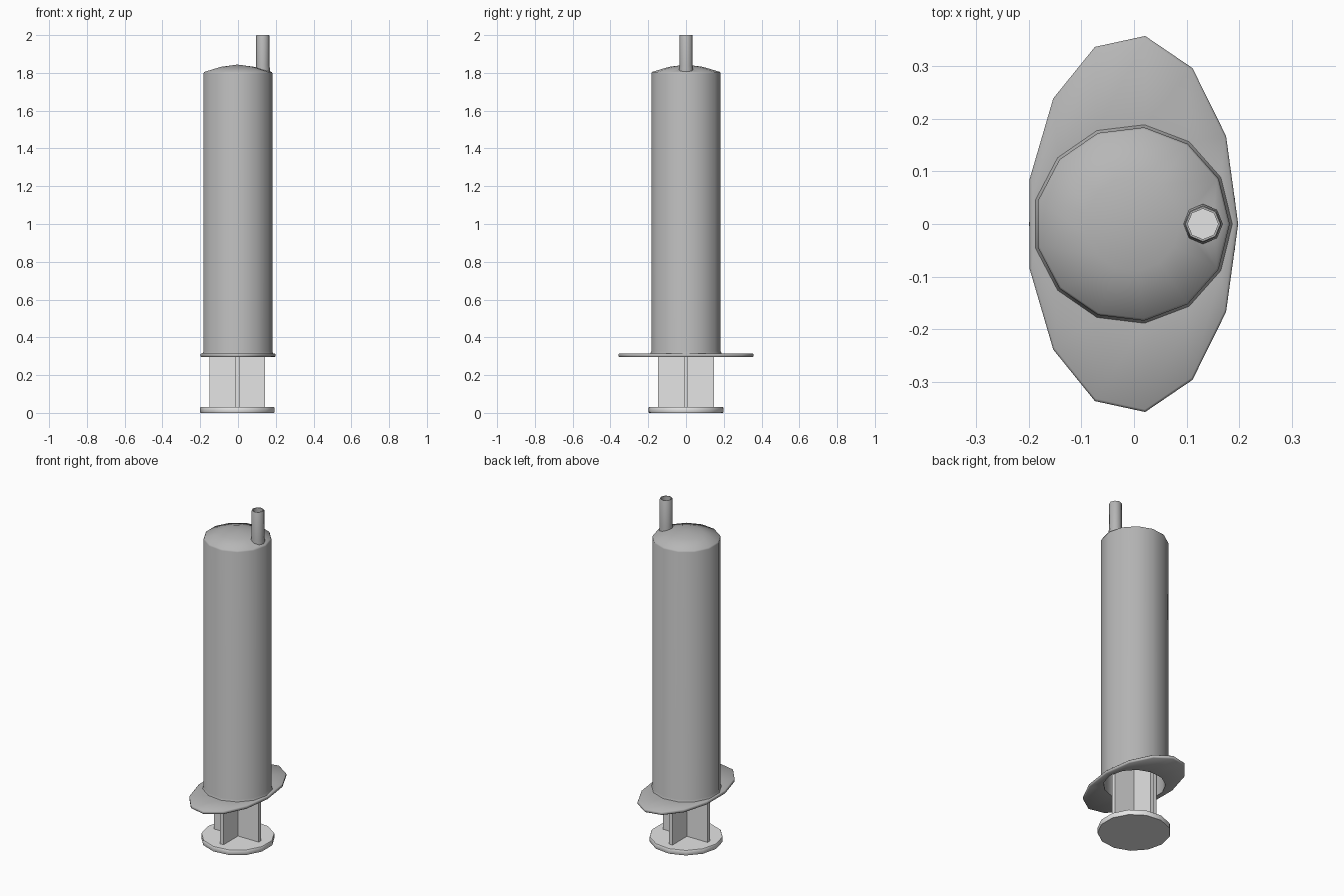
import bpy, bmesh, math

if "Cube" in bpy.data.objects:
    bpy.data.objects.remove(bpy.data.objects["Cube"])


def material(name, v):
    m = bpy.data.materials.new(name)
    m.diffuse_color = (v, v, v, 1)
    m.use_nodes = True
    m.node_tree.nodes["Principled BSDF"].inputs["Base Color"].default_value = m.diffuse_color
    return m


BARREL = material("mid grey", 0.47)
PLUNGER = material("pale grey", 0.78)


def finish(bm, name, mat, angle):
    bmesh.ops.remove_doubles(bm, verts=bm.verts, dist=1e-5)
    bmesh.ops.recalc_face_normals(bm, faces=bm.faces)
    me = bpy.data.meshes.new(name)
    bm.to_mesh(me)
    bm.free()
    me.materials.append(mat)
    ob = bpy.data.objects.new(name, me)
    bpy.context.collection.objects.link(ob)
    for o in bpy.context.selected_objects:
        o.select_set(False)
    ob.select_set(True)
    bpy.context.view_layer.objects.active = ob
    if angle:
        bpy.ops.object.shade_smooth_by_angle(angle=math.radians(angle))
    return ob


def loft(name, rings, sides, mat, cx=0.0, turn=0.0, closed=False, angle=50):
    """Skin a stack of (rx, ry, z) rings; closed joins last to first, else caps."""
    bm = bmesh.new()
    loops = []
    for rx, ry, z in rings:
        loops.append([bm.verts.new((cx + rx * math.cos(turn + math.tau * i / sides),
                                    ry * math.sin(turn + math.tau * i / sides), z))
                      for i in range(sides)])
    pairs = list(zip(loops, loops[1:]))
    if closed:
        pairs.append((loops[-1], loops[0]))
    else:
        bm.faces.new(loops[0])
        bm.faces.new(loops[-1])
    for a, b in pairs:
        for i in range(sides):
            j = (i + 1) % sides
            bm.faces.new((a[i], a[j], b[j], b[i]))
    return finish(bm, name, mat, angle)


def round_rings(profile):
    return [(r, r, z) for r, z in profile]


# Hollow barrel with domed top, and oval finger flange at its mouth
rings = round_rings([(0, 1.822), (0.09, 1.812), (0.168, 1.785), (0.168, 0.295)])
rings += [(0.197, 0.355, 0.295), (0.201, 0.36, 0.299), (0.201, 0.36, 0.310),
          (0.197, 0.355, 0.314)]
rings += round_rings([(0.190, 0.314), (0.185, 0.325), (0.185, 1.797), (0.181, 1.805),
                      (0.09, 1.832), (0, 1.844)])
bm_rings = rings
barrel = loft("barrel_and_flange", bm_rings, 13, BARREL, cx=-0.003, closed=True, angle=0)
# drop the zero-area core left where the profile closes on the axis
bm = bmesh.new()
bm.from_mesh(barrel.data)
bmesh.ops.dissolve_degenerate(bm, dist=1e-6, edges=bm.edges)
loose = [e for e in bm.edges if not e.link_faces]
bmesh.ops.delete(bm, geom=loose, context='EDGES')
bmesh.ops.recalc_face_normals(bm, faces=bm.faces)
bm.to_mesh(barrel.data)
bm.free()

# Hole through the dome under the nozzle
NX = 0.131
cutter = loft("hole_cutter", round_rings([(0.029, 1.7), (0.029, 1.95)]), 8, BARREL, cx=NX, angle=0)
cutter.hide_render = True
bpy.context.view_layer.objects.active = barrel
cut = barrel.modifiers.new("hole", 'BOOLEAN')
cut.operation = 'DIFFERENCE'
cut.solver = 'EXACT'
cut.object = cutter
bpy.ops.object.modifier_apply(modifier=cut.name)
bpy.data.objects.remove(cutter)
for o in bpy.context.selected_objects:
    o.select_set(False)
barrel.select_set(True)
bpy.context.view_layer.objects.active = barrel
bpy.ops.object.shade_smooth_by_angle(angle=math.radians(50))

# Off-centre open nozzle
loft("nozzle", round_rings([(0.029, 1.79), (0.038, 1.79), (0.038, 1.822), (0.035, 1.84),
                            (0.035, 1.997), (0.033, 2.0), (0.029, 2.0)]),
     8, BARREL, cx=NX, closed=True, angle=50)

# Plunger thumb plate
loft("thumb_plate", round_rings([(0.197, 0), (0.199, 0.003), (0.199, 0.027), (0.197, 0.030)]),
     13, PLUNGER, cx=-0.001, turn=math.pi, angle=50)

# Plunger cross-shaped stem
h, t = 0.147, 0.011
bm = bmesh.new()
outline = [(h, -t), (h, t), (t, t), (t, h), (-t, h), (-t, t),
           (-h, t), (-h, -t), (-t, -t), (-t, -h), (t, -h), (t, -t)]
base = bm.faces.new([bm.verts.new((x - 0.003, y, 0.028)) for x, y in outline])
ext = bmesh.ops.extrude_face_region(bm, geom=[base], use_keep_orig=True)
bmesh.ops.translate(bm, vec=(0, 0, 1.66),
                    verts=[g for g in ext["geom"] if isinstance(g, bmesh.types.BMVert)])
finish(bm, "plunger_stem", PLUNGER, 0)

# Piston head inside the barrel
loft("piston", round_rings([(0.165, 1.68), (0.165, 1.77)]), 13, PLUNGER, cx=-0.003)
